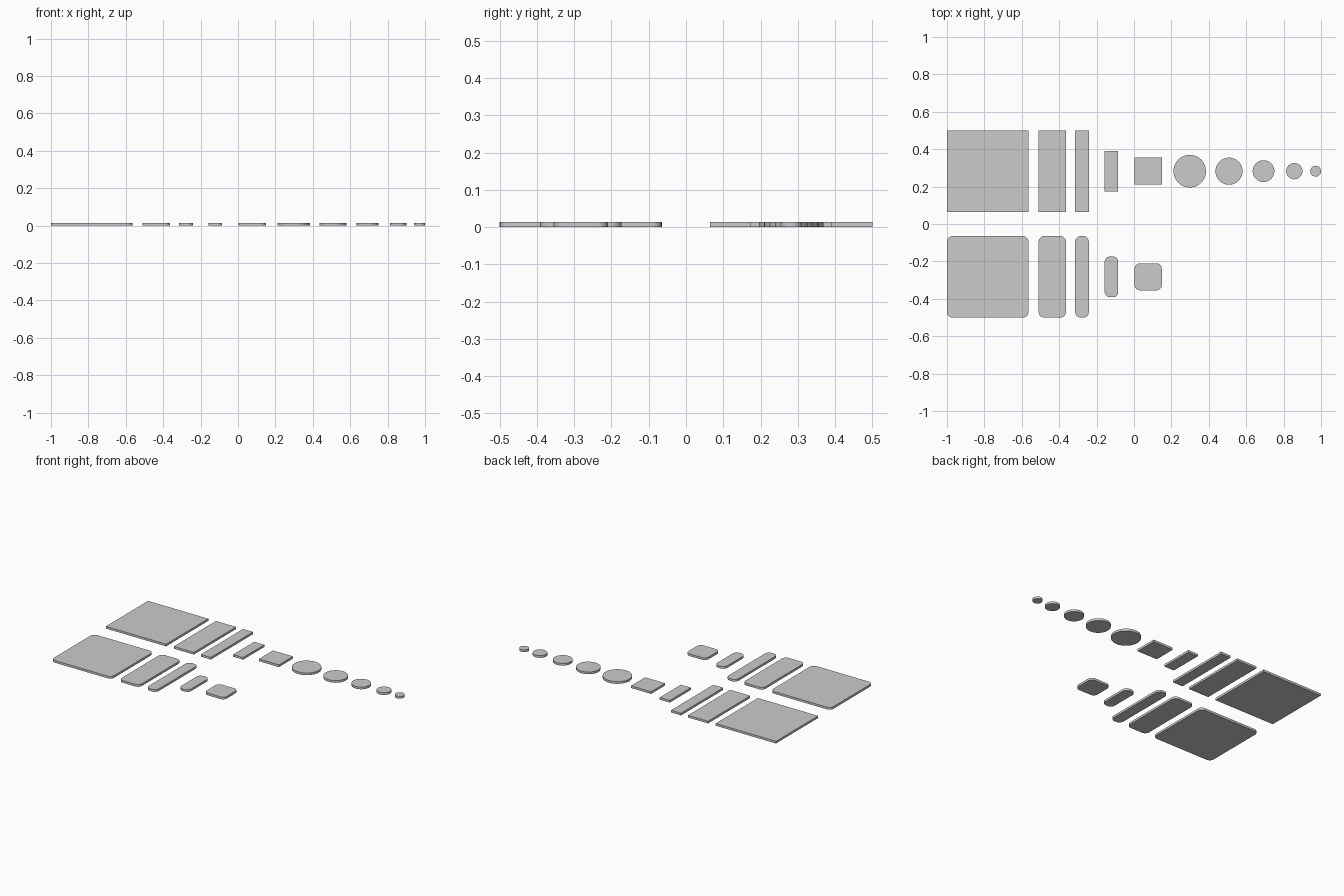
import bpy, bmesh, math

if "Cube" in bpy.data.objects:
    bpy.data.objects.remove(bpy.data.objects["Cube"])

U = 0.00725          # one base unit
T = 2 * U            # plate thickness
ROW = 0.2825         # y distance of each row from the centre


def plate(name, outline, x, y):
    """Extrude a flat outline into a solid plate standing on z = 0."""
    bm = bmesh.new()
    face = bm.faces.new([bm.verts.new((px, py, 0)) for px, py in outline])
    ext = bmesh.ops.extrude_face_region(bm, geom=[face])
    top = [g for g in ext["geom"] if isinstance(g, bmesh.types.BMVert)]
    bmesh.ops.translate(bm, verts=top, vec=(0, 0, T))
    bmesh.ops.recalc_face_normals(bm, faces=bm.faces)
    mesh = bpy.data.meshes.new(name)
    bm.to_mesh(mesh)
    bm.free()
    ob = bpy.data.objects.new(name, mesh)
    ob.location = (x, y, 0)
    bpy.context.collection.objects.link(ob)
    bpy.ops.object.select_all(action='DESELECT')
    ob.select_set(True)
    bpy.context.view_layer.objects.active = ob
    bpy.ops.object.shade_smooth_by_angle(angle=math.radians(30))


def circle(r, n=64):
    return [(r * math.cos(2 * math.pi * i / n), r * math.sin(2 * math.pi * i / n))
            for i in range(n)]


def rectangle(w, d, r=0.0, n=10):
    """Rectangle outline, with rounded corners when r > 0."""
    pts = []
    for k, (sx, sy) in enumerate([(1, 1), (-1, 1), (-1, -1), (1, -1)]):
        cx, cy = sx * (w / 2 - r), sy * (d / 2 - r)
        steps = n if r > 0 else 0
        for i in range(steps + 1):
            a = math.pi / 2 * (k + (i / n if steps else 0))
            pts.append((cx + r * math.cos(a), cy + r * math.sin(a)))
    return pts


# Rectangular plates: sharp corners in the back row, rounded in the front row
for name, w, d, x in [("large_square", 60, 60, -0.7825),
                      ("wide_strip", 20, 60, -0.437),
                      ("narrow_strip", 10, 60, -0.278),
                      ("short_strip", 10, 30, -0.1205),
                      ("small_square", 20, 20, 0.076)]:
    plate(name + "_sharp", rectangle(w * U, d * U), x, ROW)
    plate(name + "_rounded", rectangle(w * U, d * U, 4 * U), x, -ROW)

# Round discs of decreasing size
for dia, x in [(24, 0.298), (20, 0.508), (16, 0.6925), (12, 0.857), (8, 0.971)]:
    plate("disc_%d" % dia, circle(dia * U / 2), x, ROW)
